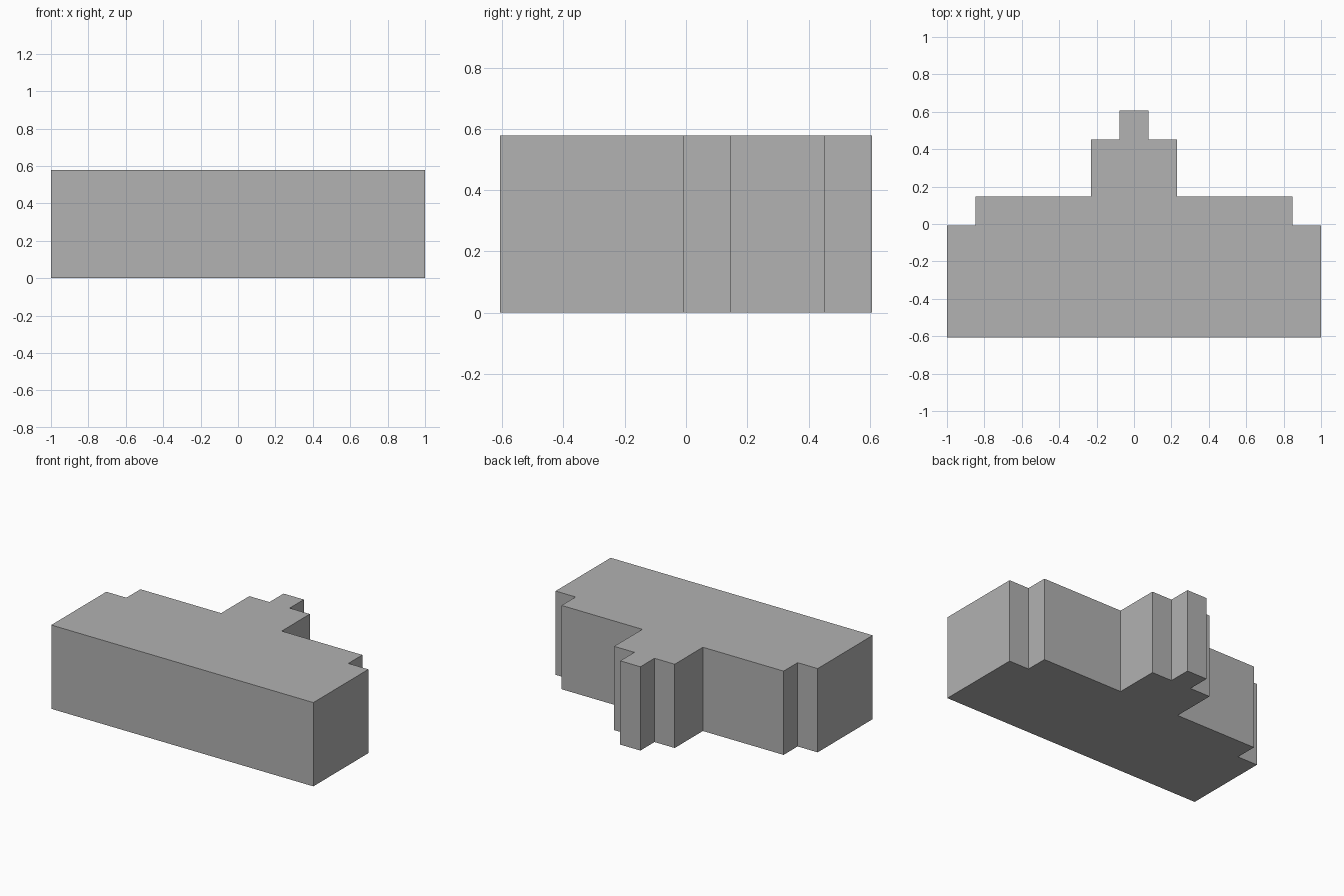
import bpy
import bmesh

default_cube = bpy.data.objects.get("Cube")
if default_cube:
    bpy.data.objects.remove(default_cube, do_unlink=True)

HEIGHT = 0.578

# Plain grey material
grey = bpy.data.materials.new("plain_grey")
grey.use_nodes = True
color = (0.445, 0.445, 0.445, 1.0)
grey.diffuse_color = color
grey.node_tree.nodes["Principled BSDF"].inputs["Base Color"].default_value = color

# Left half of the stepped outline, from front to back
half = [(1.0, -0.607), (1.0, -0.007), (0.847, -0.007), (0.847, 0.146),
        (0.231, 0.146), (0.231, 0.453), (0.077, 0.453), (0.077, 0.607)]
outline = half + [(-x, y) for x, y in reversed(half)]

# Stepped block: outline extruded straight up
bm = bmesh.new()
base = bm.faces.new([bm.verts.new((x, y, 0)) for x, y in outline])
extruded = bmesh.ops.extrude_face_region(bm, geom=[base], use_keep_orig=True)
top_verts = [g for g in extruded["geom"] if isinstance(g, bmesh.types.BMVert)]
bmesh.ops.translate(bm, verts=top_verts, vec=(0, 0, HEIGHT))
bmesh.ops.recalc_face_normals(bm, faces=bm.faces)

mesh = bpy.data.meshes.new("stepped_block")
bm.to_mesh(mesh)
bm.free()
mesh.materials.append(grey)
block = bpy.data.objects.new("stepped_block", mesh)
bpy.context.collection.objects.link(block)
